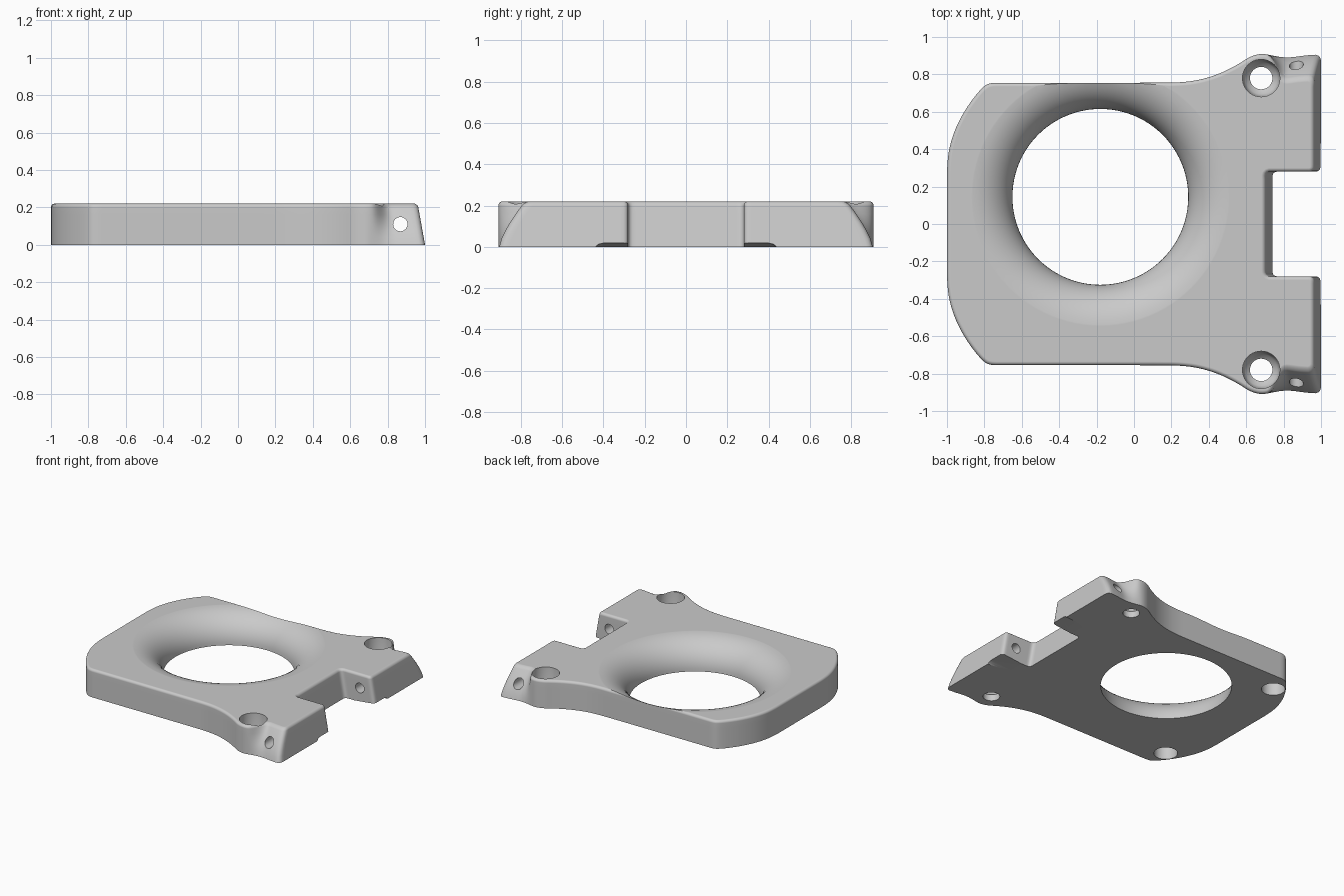
import bpy, bmesh, math
from mathutils import Vector

cube = bpy.data.objects.get("Cube")
if cube:
    bpy.data.objects.remove(cube, do_unlink=True)

HEIGHT = 0.22
SLOPE = 0.18          # lean of the right end and notch wall
FILLET = 0.02         # rounding of the top edge

grey = bpy.data.materials.new("plain grey")
grey.use_nodes = True
grey.diffuse_color = (0.59, 0.59, 0.59, 1)
grey.node_tree.nodes["Principled BSDF"].inputs["Base Color"].default_value = (0.59, 0.59, 0.59, 1)


def smooth_loop(half):
    """Mirror a half outline across y and round it by corner cutting."""
    pts = [Vector(p) for p in half] + [Vector((x, -y)) for x, y in reversed(half)]
    for _ in range(2):
        pts = [a.lerp(b, t) for a, b in zip(pts, pts[1:] + pts[:1]) for t in (0.25, 0.75)]
    return pts


def inset(pts, d):
    """Move a clockwise loop inwards by d."""
    out = []
    for i, p in enumerate(pts):
        t = (pts[(i + 1) % len(pts)] - pts[i - 1]).normalized()
        out.append(p + Vector((t.y, -t.x)) * d)
    return out


def loft(name, rings):
    """Closed solid through rings of 3D points, with normals facing out."""
    bm = bmesh.new()
    rows = [[bm.verts.new(p) for p in ring] for ring in rings]
    n = len(rows[0])
    for a, b in zip(rows, rows[1:]):
        for i in range(n):
            j = (i + 1) % n
            bm.faces.new((a[i], a[j], b[j], b[i]))
    bm.faces.new(list(reversed(rows[0])))
    bm.faces.new(rows[-1])
    if bm.calc_volume(signed=True) < 0:
        bmesh.ops.reverse_faces(bm, faces=bm.faces)
    mesh = bpy.data.meshes.new(name)
    bm.to_mesh(mesh)
    bm.free()
    mesh.materials.append(grey)
    obj = bpy.data.objects.new(name, mesh)
    bpy.context.collection.objects.link(obj)
    return obj


def turned(name, profile, x, y, sides):
    """Solid of revolution from (radius, z) pairs."""
    angles = [2 * math.pi * i / sides for i in range(sides)]
    return loft(name, [[(x + r * math.cos(a), y + r * math.sin(a), z) for a in angles]
                       for r, z in profile])


# Plate outline, left end round to the notch between the arms
outline = smooth_loop([
    (-1, 0.2), (-1, 0.3), (-0.99, 0.4), (-0.96, 0.5), (-0.91, 0.6), (-0.85, 0.685),
    (-0.80, 0.74), (-0.765, 0.755), (-0.7, 0.755), (0.15, 0.755), (0.25, 0.757),
    (0.34, 0.768), (0.43, 0.793), (0.51, 0.828), (0.57, 0.862), (0.62, 0.895),
    (0.68, 0.912), (0.735, 0.902), (0.78, 0.893), (0.82, 0.89), (0.86, 0.893),
    (0.92, 0.902), (1, 0.907), (1, 0.82), (1, 0.6), (1, 0.34), (1, 0.28),
    (0.94, 0.28), (0.8, 0.28), (0.74, 0.28), (0.74, 0.22), (0.74, 0.1)])


def lean(p, z):
    """Slope the right end, notch wall and arm tips inwards with height."""
    t = min(max((p.x - 0.71) / 0.15, 0), 1)
    w = t * t * (3 - 2 * t)
    in_notch = p.x > 0 and abs(p.y) < 0.285
    tip = min(max((abs(p.y) - 0.5) / 0.3, 0), 1)
    drop = 0.125 * (z / HEIGHT) ** 1.4 * w * tip
    return Vector((p.x - SLOPE * z * (1 if in_notch else w), p.y - math.copysign(drop, p.y)))


levels = [(z, 0) for z in (0, 0.04, 0.08, 0.12, 0.16)]
for i in range(6):
    a = math.pi / 2 * i / 5
    levels.append((HEIGHT - FILLET * (1 - math.sin(a)), FILLET * (1 - math.cos(a))))
rings = []
for z, d in levels:
    ring = inset([lean(p, z) for p in outline], d)
    rings.append([(p.x, p.y, z) for p in ring])
plate = loft("plate", rings)

cutters = []

# Flared round opening
flare = [(0.47, -0.1)]
for i in range(15):
    a = math.pi / 2 * i / 14
    flare.append((0.47 + 0.24 * (1 - math.cos(a)), (HEIGHT + 0.001) * math.sin(a)))
flare.append((0.71, 0.3))
cutters.append(turned("opening_cutter", flare, -0.18, 0.145, 96))

for s, side in ((1, "back"), (-1, "front")):
    # Counterbored screw hole and a blind pocket underneath
    screw = [(0.06, -0.1), (0.06, 0.05), (0.085, 0.07), (0.1, 0.1), (0.1, 0.3)]
    cutters.append(turned(side + "_screw_cutter", screw, 0.68, s * 0.78, 40))
    cutters.append(turned(side + "_pocket_cutter", [(0.085, -0.1), (0.085, 0.12)], -0.8, s * 0.6, 40))
    # Shallow ramp under the arm, deepest at the right end
    rings = [[(0.82, s * y, -0.05), (1.2, s * y, -0.05), (1.2, s * y, 0.04 - d), (0.82, s * y, -d)]
             for y, d in ((0.2, 0), (0.4, 0), (0.425, 0.006), (0.44, 0.02))]
    cutters.append(loft(side + "_ramp_cutter", rings))

# Pin hole through both arms
pin = turned("pin_cutter", [(0.038, -1.2), (0.038, 1.2)], 0, 0, 32)
pin.rotation_euler.x = math.pi / 2
pin.location = (0.868, 0, 0.11)
cutters.append(pin)

# Cut everything, then bake the result and drop the cutters
for c in cutters:
    c.hide_render = True
    mod = plate.modifiers.new(c.name, "BOOLEAN")
    mod.operation = "DIFFERENCE"
    mod.solver = "EXACT"
    mod.object = c
bpy.context.view_layer.update()
baked = bpy.data.meshes.new_from_object(plate.evaluated_get(bpy.context.evaluated_depsgraph_get()))
plate.modifiers.clear()
plate.data = baked
for c in cutters:
    bpy.data.objects.remove(c, do_unlink=True)

# Smooth shading with crisp edges
bpy.ops.object.select_all(action="DESELECT")
plate.select_set(True)
bpy.context.view_layer.objects.active = plate
bpy.ops.object.shade_smooth_by_angle(angle=math.radians(30))
weighted = plate.modifiers.new("weighted normals", "WEIGHTED_NORMAL")
weighted.keep_sharp = True
